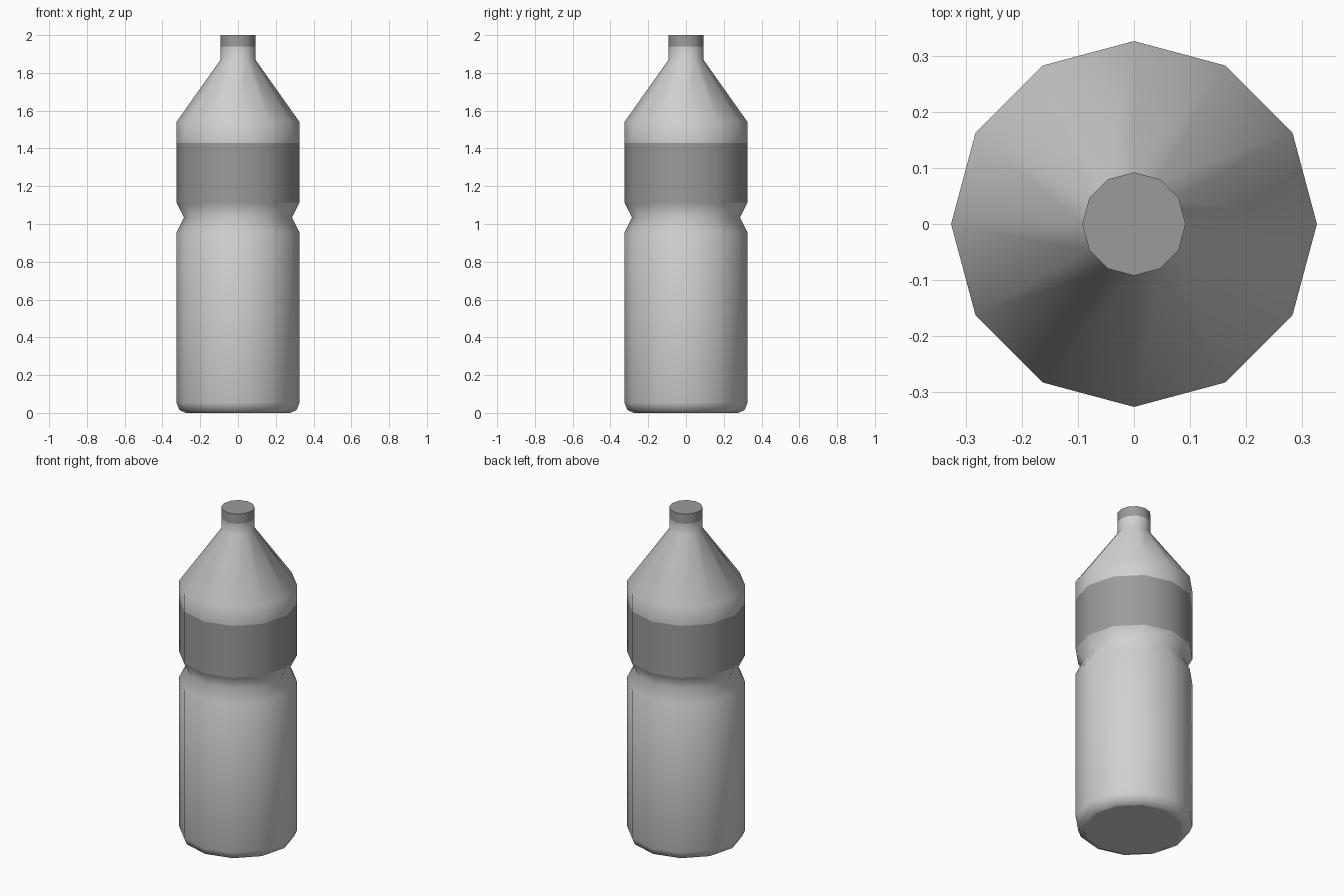
import bpy, bmesh, math

SIDES = 12
R = 0.326       # main radius
NECK = 0.092    # neck and cap radius

if "Cube" in bpy.data.objects:
    bpy.data.objects.remove(bpy.data.objects["Cube"], do_unlink=True)


def material(name, value):
    mat = bpy.data.materials.new(name)
    mat.use_nodes = True
    color = (value, value, value, 1)
    mat.diffuse_color = color
    mat.node_tree.nodes["Principled BSDF"].inputs["Base Color"].default_value = color
    return mat


def lathe(name, profile, mat, cap_bottom=False, cap_top=False):
    """Spin a (radius, height) profile around z, with optional flat ends."""
    bm = bmesh.new()
    rings = []
    for r, z in profile:
        angles = [math.tau * i / SIDES for i in range(SIDES)]
        rings.append([bm.verts.new((r * math.cos(a), r * math.sin(a), z)) for a in angles])
    for low, high in zip(rings, rings[1:]):
        for i in range(SIDES):
            j = (i + 1) % SIDES
            bm.faces.new((low[i], low[j], high[j], high[i])).smooth = True
    ends = []
    if cap_bottom:
        ends.append(bm.faces.new(rings[0][::-1]))
    if cap_top:
        ends.append(bm.faces.new(rings[-1]))
    # Crisp rim around each flat end
    for face in ends:
        for edge in face.edges:
            edge.smooth = False
    mesh = bpy.data.meshes.new(name)
    bm.to_mesh(mesh)
    bm.free()
    mesh.materials.append(mat)
    obj = bpy.data.objects.new(name, mesh)
    bpy.context.collection.objects.link(obj)
    return obj


plastic = material("light grey plastic", 0.64)
accent = material("mid grey accent", 0.33)

# Lower body with rounded foot and pinched grip
lathe("lower_body",
      [(0.275, 0), (0.31, 0.015), (R, 0.055), (R, 0.955), (0.286, 1.035), (R, 1.115)],
      plastic, cap_bottom=True)

# Label band
lathe("label_band", [(R, 1.115), (R, 1.43)], accent)

# Sloping shoulder and neck
lathe("shoulder_and_neck",
      [(R, 1.43), (R, 1.54), (NECK, 1.87), (NECK, 1.94)], plastic)

# Screw cap
lathe("cap", [(NECK, 1.94), (NECK, 2.0)], accent, cap_top=True)
